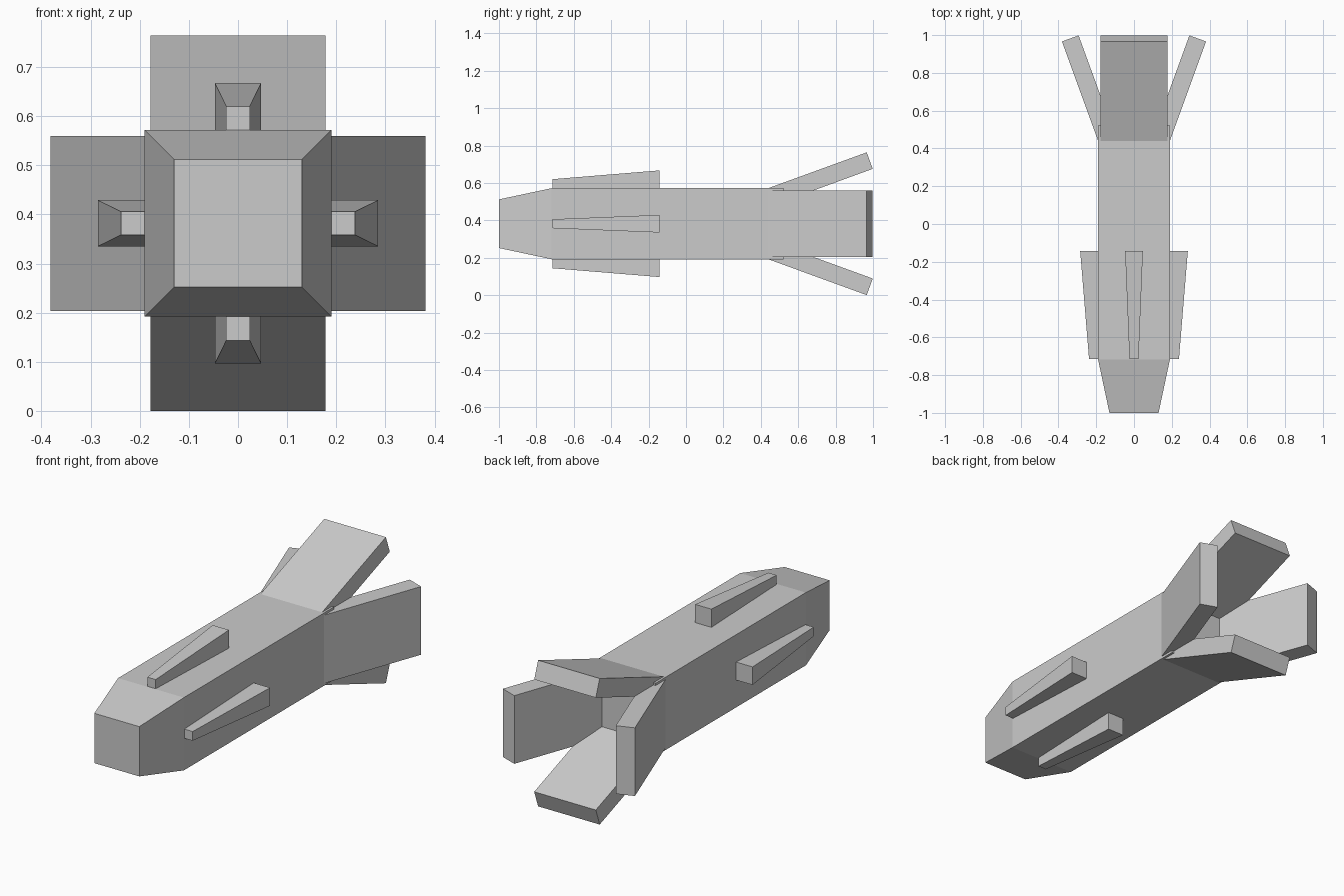
import bpy
from math import cos, sin, pi, radians
from mathutils import Matrix, Vector

cube = bpy.data.objects.get("Cube")
if cube:
    bpy.data.objects.remove(cube)

AXIS_Z = 0.382

grey = bpy.data.materials.new("light_grey")
grey.use_nodes = True
colour = (0.6, 0.6, 0.6, 1)
grey.diffuse_color = colour
grey.node_tree.nodes["Principled BSDF"].inputs["Base Color"].default_value = colour


def loft(name, rings, turn=0.0):
    """Join four-sided rings front to back, turned about the long axis."""
    n = len(rings)
    faces = [(3, 2, 1, 0), tuple(4 * (n - 1) + k for k in range(4))]
    for r in range(n - 1):
        for k in range(4):
            a, b = 4 * r + k, 4 * r + (k + 1) % 4
            faces.append((a, b, b + 4, a + 4))
    place = Matrix.Translation((0, 0, AXIS_Z)) @ Matrix.Rotation(turn, 4, "Y")
    verts = [place @ Vector(v) for ring in rings for v in ring]
    mesh = bpy.data.meshes.new(name)
    mesh.from_pydata(verts, [], faces)
    mesh.materials.append(grey)
    obj = bpy.data.objects.new(name, mesh)
    bpy.context.collection.objects.link(obj)
    # consistent outward normals
    import bmesh
    bm = bmesh.new()
    bm.from_mesh(mesh)
    bmesh.ops.recalc_face_normals(bm, faces=bm.faces)
    bm.to_mesh(mesh)
    bm.free()
    return obj


def ring(y, half, low, high):
    return [(-half, y, low), (half, y, low), (half, y, high), (-half, y, high)]


# Square body with tapered nose
loft("body", [ring(-1, 0.13, -0.13, 0.13),
              ring(-0.718, 0.19, -0.19, 0.19),
              ring(0.522, 0.19, -0.19, 0.19)])

# Slanted tail flap: a slab leaning outwards from the body
tilt, length, thick, half = radians(20), 0.56, 0.094, 0.178
start = Vector((0, 0.44, 0.19))
along = Vector((0, cos(tilt), sin(tilt))) * length
inward = Vector((0, sin(tilt), -cos(tilt))) * thick
side = Vector((half, 0, 0))
flap = [[p + inward - side, p + inward + side, p + side, p - side]
        for p in (start, start + along)]

# Fins and flaps repeat on all four sides
for i, where in enumerate(("top", "left", "bottom", "right")):
    turn = i * pi / 2
    loft(where + "_fin", [ring(-0.714, 0.024, 0.15, 0.238),
                          ring(-0.142, 0.047, 0.15, 0.285)], turn)
    loft(where + "_tail_flap", flap, turn)
